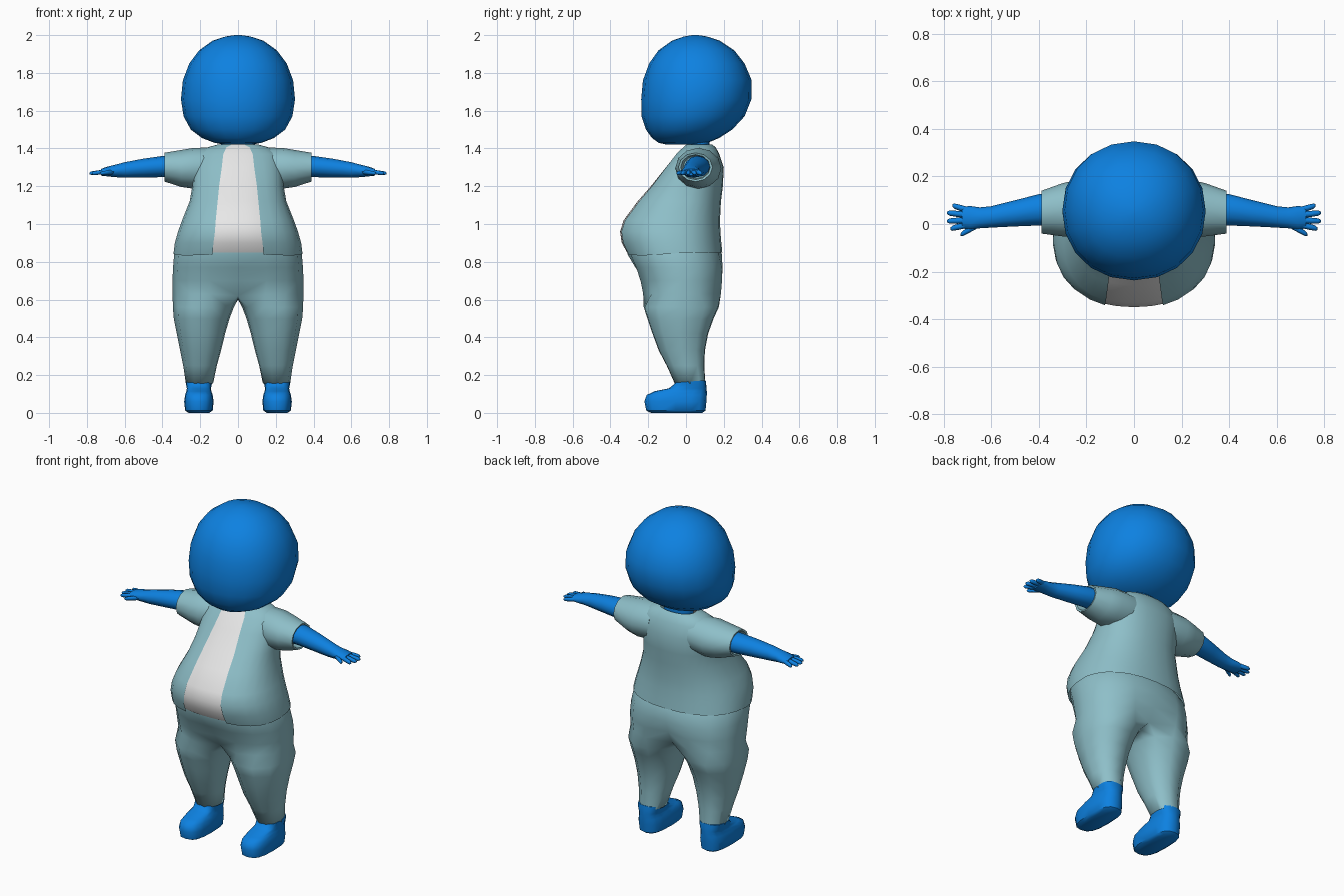
import bpy, bmesh, math
from math import sin, cos, pi, radians

if "Cube" in bpy.data.objects:
    bpy.data.objects.remove(bpy.data.objects["Cube"])


def material(name, rgb):
    m = bpy.data.materials.new(name)
    m.diffuse_color = (*rgb, 1)
    m.use_nodes = True
    m.node_tree.nodes["Principled BSDF"].inputs["Base Color"].default_value = m.diffuse_color
    return m


BLUE = material("blue skin", (0.004, 0.22, 0.75))
TEAL = material("teal cloth", (0.27, 0.52, 0.58))
WHITE = material("white shirt", (0.8, 0.8, 0.8))


def power(v, e):
    return math.copysign(abs(v) ** e, v)


def finish(name, bm, mat, mirror=False, angle=50):
    bmesh.ops.recalc_face_normals(bm, faces=bm.faces)
    me = bpy.data.meshes.new(name)
    bm.to_mesh(me)
    bm.free()
    ob = bpy.data.objects.new(name, me)
    bpy.context.collection.objects.link(ob)
    me.materials.append(mat)
    bpy.ops.object.select_all(action='DESELECT')
    ob.select_set(True)
    bpy.context.view_layer.objects.active = ob
    bpy.ops.object.shade_smooth_by_angle(angle=radians(angle))
    if mirror:
        mod = ob.modifiers.new("mirror", 'MIRROR')
        mod.merge_threshold = 0.002
    return ob


def bridge(bm, a, b, closed=True):
    n = len(a)
    for i in range(n if closed else n - 1):
        j = (i + 1) % n
        bm.faces.new((a[i], a[j], b[j], b[i]))


def loft(bm, rings, closed=True, caps=(True, True)):
    rows = [[bm.verts.new(p) for p in r] for r in rings]
    for a, b in zip(rows, rows[1:]):
        bridge(bm, a, b, closed)
    if closed:
        for flag, row in zip(caps, (rows[0], rows[-1])):
            if flag:
                bm.faces.new(row)
    return rows


def level(z, w, yf, yb, xc=0, n=16, p=2.2, t0=0, t1=None):
    """Rounded horizontal section; t = 0 is the front, growing towards +x."""
    full = t1 is None
    ts = [2 * pi * i / n for i in range(n)] if full else \
         [t0 + (t1 - t0) * i / n for i in range(n + 1)]
    yc, d = (yf + yb) / 2, (yb - yf) / 2
    return [(xc + w * power(sin(t), 2 / p), yc - d * power(cos(t), 2 / p), z) for t in ts]


def across(x, yc, zc, ry, rz, n=12):
    """Section across an arm, facing along x."""
    return [(x, yc + ry * cos(2 * pi * i / n), zc + rz * sin(2 * pi * i / n)) for i in range(n)]


# Head: rounded, flatter in front
bm = bmesh.new()
head = [(1.42, .07, -.10, .07), (1.43, .125, -.145, .115), (1.455, .19, -.18, .175),
        (1.50, .25, -.212, .245), (1.57, .288, -.235, .31), (1.66, .302, -.237, .346),
        (1.76, .292, -.228, .348), (1.85, .258, -.195, .31), (1.92, .205, -.145, .255),
        (1.97, .135, -.075, .18), (1.993, .065, -.01, .11), (2.0, .015, .035, .065)]
loft(bm, [level(*r, n=20, p=2.1) for r in head])
finish("head", bm, BLUE, angle=80)

# Neck
bm = bmesh.new()
loft(bm, [level(1.39, .09, .015, .125), level(1.46, .09, .015, .125)])
finish("neck", bm, BLUE)

# Jacket: open down the front; last value is half the opening
torso = [(.85, .342, -.318, .192, .135), (.90, .335, -.346, .187, .13),
         (.96, .318, -.355, .182, .122), (1.02, .296, -.336, .18, .118),
         (1.12, .256, -.262, .185, .108), (1.20, .242, -.192, .195, .10),
         (1.30, .238, -.112, .20, .086), (1.37, .22, -.056, .176, .078),
         (1.405, .165, -.02, .158, .062), (1.42, .11, .0, .14, .035)]
P = 2.3
jacket, shirt = [], []
for z, w, yf, yb, gap in torso:
    a = math.asin((gap / w) ** (P / 2))
    ring = level(z, w, yf, yb, n=24, p=P, t0=a, t1=2 * pi - a)
    if z == .85:  # hem dips at the front corners
        ring = [(x, y, z - .02 * max(0, -y / .318) * abs(x) / .25) for x, y, z in ring]
    jacket.append(ring)
    b = a * 1.15
    shirt.append(level(z, w - .005, yf + .006, yb, n=8, p=P, t0=-b, t1=b))
bm = bmesh.new()
loft(bm, jacket, closed=False)
finish("jacket", bm, TEAL, angle=70)

# Shirt panel showing in the opening
bm = bmesh.new()
loft(bm, shirt, closed=False)
finish("shirt_front", bm, WHITE, angle=70)

# Sleeves with a turned-in cuff
bm = bmesh.new()
loft(bm, [across(*s) for s in ((.13, .075, 1.30, .105, .105), (.235, .065, 1.295, .122, .108),
                               (.30, .06, 1.294, .112, .098), (.39, .05, 1.301, .09, .076),
                               (.387, .05, 1.301, .078, .066), (.34, .055, 1.301, .07, .06))])
finish("sleeves", bm, TEAL, mirror=True)

# Arms and palms
bm = bmesh.new()
loft(bm, [across(*s) for s in ((.34, .062, 1.305, .066, .056), (.40, .06, 1.304, .066, .056),
                               (.50, .045, 1.296, .055, .05), (.60, .03, 1.286, .045, .041),
                               (.65, .026, 1.281, .044, .033), (.69, .026, 1.278, .05, .026),
                               (.725, .027, 1.274, .045, .018))])
finish("arms", bm, BLUE, mirror=True)

# Fingers: base and tip in plan, thickness
fingers = [((.70, .058), (.765, .078)), ((.70, .038), (.787, .047)),
           ((.70, .016), (.787, .012)), ((.70, -.002), (.773, -.02)),
           ((.655, -.002), (.73, -.045))]
bm = bmesh.new()
for (bx, by), (tx, ty) in fingers:
    loft(bm, [across(bx + (tx - bx) * f, by + (ty - by) * f, 1.277 - .009 * f, r, r, 6)
              for f, r in ((0, .014), (.5, .013), (.88, .011), (1, .005))])
finish("fingers", bm, BLUE, mirror=True, angle=70)

# Trousers: one leg of closed rings, opening into half a pelvis, then mirrored
legs = [(.155, .132, .276, -.062, .105), (.25, .112, .29, -.105, .10),
        (.33, .09, .306, -.148, .104), (.42, .068, .324, -.182, .122),
        (.50, .045, .34, -.21, .152), (.56, .022, .345, -.23, .18)]
leg_angles = [radians(-140 + 35 * k) for k in range(9)] + [radians(k) for k in (160, 180, 200)]
bm = bmesh.new()
rings = []
for z, xi, xo, yf, yb in legs:
    cx, rx, cy, ry = (xi + xo) / 2, (xo - xi) / 2, (yf + yb) / 2, (yb - yf) / 2
    rings.append([(cx + rx * power(cos(t), .9), cy + ry * power(sin(t), .9), z)
                  for t in leg_angles])
# Crotch ring touches the middle, with a cleft front and back
crotch = level(.63, .346, -.242, .20, n=8, t0=0, t1=pi)
crotch[0], crotch[8] = (0, -.17, .62), (0, .13, .62)
crotch += [(0, .06, .605), (0, -.02, .60), (0, -.10, .605)]
rings.append(crotch)
rows = loft(bm, rings, caps=(True, False))
prev = rows[-1][:9]
for z, w, yf, yb, cleft in ((.70, .347, -.256, .206, .035), (.77, .344, -.28, .205, .012),
                            (.84, .338, -.31, .19, 0), (.87, .325, -.31, .175, 0)):
    pts = level(z, w, yf, yb, n=8, p=P, t0=0, t1=pi)
    pts[0], pts[8] = (0, yf + cleft, z), (0, yb - cleft, z)
    row = [bm.verts.new(p) for p in pts]
    bridge(bm, prev, row, closed=False)
    prev = row
finish("trousers", bm, TEAL, mirror=True, angle=80)

# Shoes
bm = bmesh.new()
shoe = [(.0, .055, -.185, .085), (.012, .073, -.21, .103), (.06, .078, -.22, .108),
        (.095, .073, -.208, .11), (.115, .066, -.165, .11), (.13, .064, -.09, .109),
        (.15, .068, -.065, .107), (.166, .07, -.058, .104)]
rings = [level(*s, xc=.207, p=2.8) for s in shoe]
rings[-1] = [(x, y, z + .08 * (y - .02)) for x, y, z in rings[-1]]
loft(bm, rings)
finish("shoes", bm, BLUE, mirror=True)
